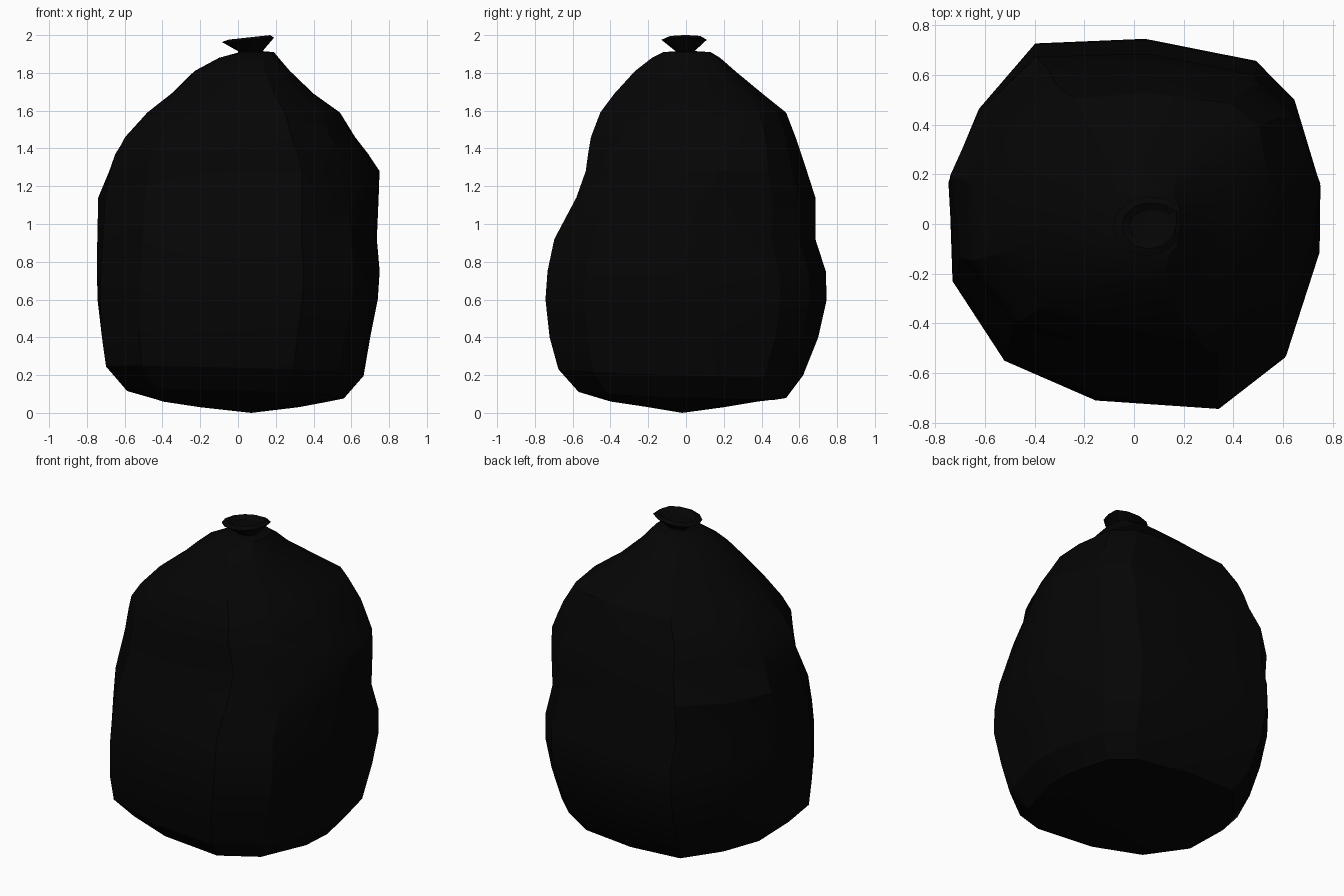
import bpy, bmesh, math

cube = bpy.data.objects.get("Cube")
if cube:
    bpy.data.objects.remove(cube)

# Single black plastic colour
black = bpy.data.materials.new("black plastic")
black.use_nodes = True
black.diffuse_color = (0.0015, 0.0015, 0.0015, 1)
black.node_tree.nodes["Principled BSDF"].inputs["Base Color"].default_value = black.diffuse_color


def sample(profile, z):
    """Linear lookup in a list of (height, amount)."""
    for (za, a), (zb, b) in zip(profile, profile[1:]):
        if za <= z <= zb:
            return a + (b - a) * (z - za) / (zb - za)
    return profile[0][1] if z < profile[0][0] else profile[-1][1]


def loft(name, outline, rings, folds, tilt, bottom=None):
    """Skin a unit outline through rings of (z, x min, x max, y min, y max).

    Folds push corners out or in: direction in degrees -> (height, amount) profile."""
    bm = bmesh.new()
    loops = []
    for z, x0, x1, y0, y1 in rings:
        loop = []
        for u, v in outline:
            x = (x0 + x1) / 2 + u * (x1 - x0) / 2
            y = (y0 + y1) / 2 + v * (y1 - y0) / 2
            for degrees, profile in folds.items():
                a = math.radians(degrees)
                gap = math.acos(math.cos(math.atan2(v, u) - a))
                push = sample(profile, z) * max(0, 1 - gap / math.radians(45))
                x += push * math.cos(a)
                y += push * math.sin(a)
            x = min(max(x, x0), x1)
            y = min(max(y, y0), y1)
            loop.append(bm.verts.new((x, y, z + tilt(u, v, z))))
        loops.append(loop)
    n = len(outline)
    for a, b in zip(loops, loops[1:]):
        for i in range(n):
            j = (i + 1) % n
            bm.faces.new((a[i], a[j], b[j], b[i]))
    if bottom:
        tip = bm.verts.new(bottom)
        for i in range(n):
            bm.faces.new((tip, loops[0][(i + 1) % n], loops[0][i]))
    bm.faces.new(loops[-1])
    mesh = bpy.data.meshes.new(name)
    bm.to_mesh(mesh)
    bm.free()
    mesh.materials.append(black)
    obj = bpy.data.objects.new(name, mesh)
    bpy.context.collection.objects.link(obj)
    bpy.ops.object.select_all(action="DESELECT")
    obj.select_set(True)
    bpy.context.view_layer.objects.active = obj
    bpy.ops.object.shade_smooth_by_angle(angle=math.radians(25))


# Bulging sack body: irregular plan outline, counter-clockwise
plan = [(.75, .15), (.64, .49), (.49, .65), (.05, .745), (-.4, .73),
        (-.63, .47), (-.75, .17), (-.73, -.23), (-.52, -.55),
        (-.15, -.71), (.35, -.745), (.62, -.54), (.75, -.12)]
outline = [(x / .75, y / .745) for x, y in plan]

body_rings = [
    (.03, -.2, .32, -.2, .2),
    (.06, -.4, .48, -.4, .38),
    (.1, -.595, .56, -.57, .53),
    (.22, -.7, .665, -.68, .62),
    (.4, -.73, .7, -.725, .7),
    (.6, -.75, .74, -.745, .745),
    (.75, -.75, .75, -.735, .74),
    (.92, -.745, .735, -.7, .685),
    (1.14, -.74, .75, -.59, .685),
    (1.28, -.69, .75, -.55, .64),
    (1.37, -.65, .69, -.53, .61),
    (1.46, -.61, .62, -.51, .58),
    (1.59, -.51, .54, -.46, .53),
    (1.69, -.37, .4, -.385, .405),
    (1.81, -.23, .275, -.27, .26),
    (1.88, -.1, .215, -.18, .18),
    (1.91, .01, .19, -.12, .13),
    (1.915, .03, .13, -.05, .05),
]
# Dents and ridges running down the four corners
body_folds = {
    35: [(.1, .03), (.4, .03), (.75, .01), (1, 0), (1.2, -.02),
         (1.33, .01), (1.46, .055), (1.65, .055), (1.8, 0)],
    145: [(.1, -.02), (.25, -.03), (.6, -.015), (.92, 0), (1.1, .01),
          (1.28, -.02), (1.4, -.01), (1.6, -.075), (1.8, 0)],
    215: [(.1, .02), (.23, .035), (.6, 0), (.92, -.02), (1.14, -.035),
          (1.37, .035), (1.46, 0), (1.6, -.04), (1.8, 0)],
    325: [(.1, -.01), (.23, -.025), (.6, -.005), (.92, -.015), (1.14, -.05),
          (1.28, -.1), (1.37, -.06), (1.46, -.035), (1.7, -.03), (1.8, 0)],
}
loft("bag_body", outline, body_rings, body_folds, bottom=(.07, -.02, 0),
     tilt=lambda u, v, z: -.02 * (u + v) if .08 < z < .3 else 0)

# Gathered, flared top above the tie
circle = [(math.cos(i * math.tau / 12), math.sin(i * math.tau / 12)) for i in range(12)]
top_rings = [
    (1.89, 0, .14, -.06, .06),
    (1.915, 0, .13, -.055, .045),
    (1.975, -.085, .19, -.13, .11),
    (1.988, -.05, .17, -.1, .085),
    (1.97, -.02, .14, -.07, .055),
]
loft("bag_tied_top", circle, top_rings, {35: [(1.93, 0), (1.96, .025)]},
     tilt=lambda u, v, z: u * .012 if z > 1.95 else 0)
